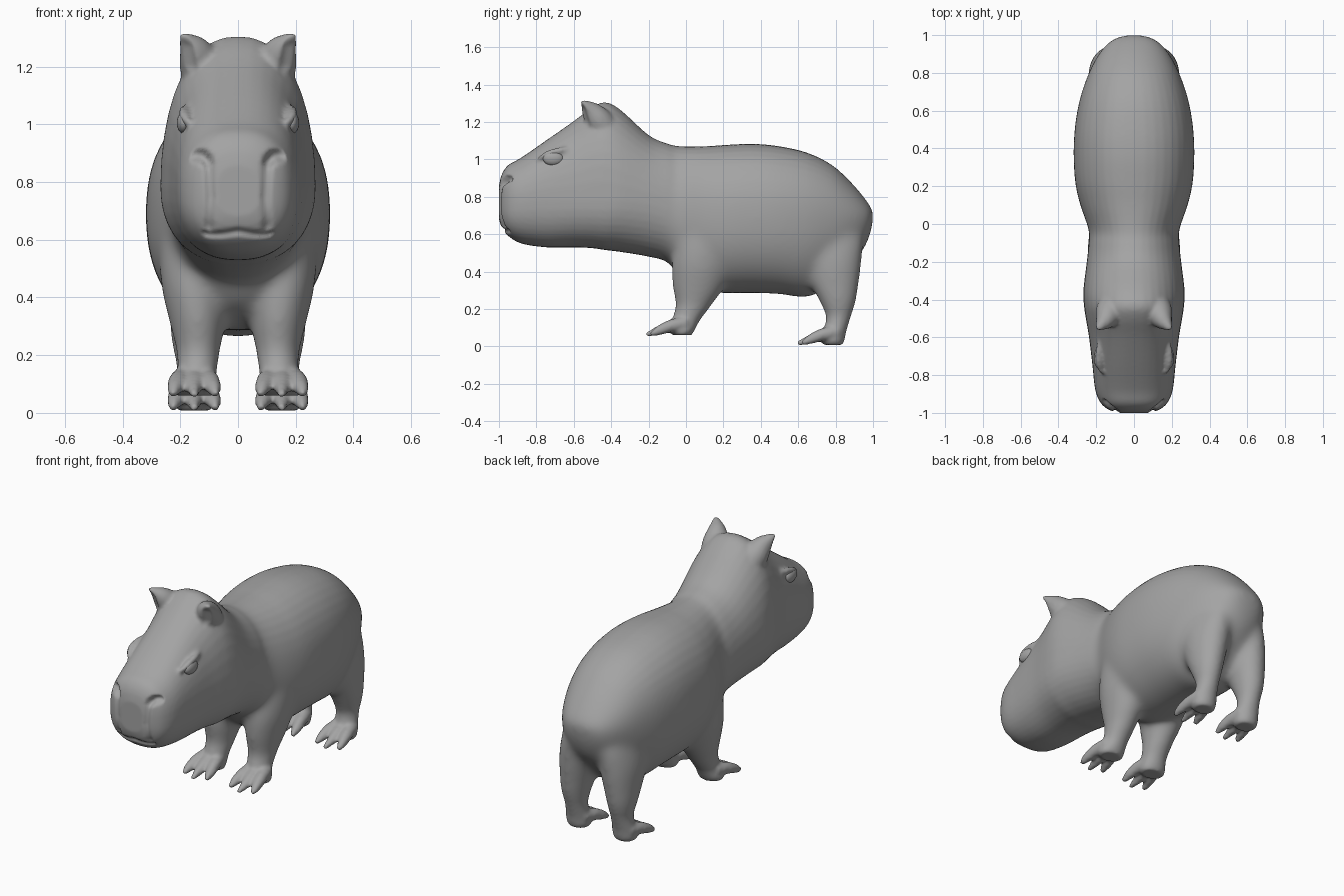
import bpy, bmesh, math
from mathutils import Vector

cube = bpy.data.objects.get("Cube")
if cube:
    bpy.data.objects.remove(cube)

GREY = (0.37, 0.37, 0.37, 1)
grey = bpy.data.materials.new("warm_grey")
grey.use_nodes = True
grey.diffuse_color = GREY
grey.node_tree.nodes["Principled BSDF"].inputs["Base Color"].default_value = GREY


def spline(stations, steps):
    """Catmull-Rom interpolation of station tuples."""
    out = []
    n = len(stations)
    for i in range(n - 1):
        a, b, c, d = (stations[max(0, min(n - 1, i + k))] for k in (-1, 0, 1, 2))
        for s in range(steps):
            t = s / steps
            out.append([q + 0.5 * t * (r - p + t * (2*p - 5*q + 4*r - e + t * (3*(q - r) + e - p)))
                        for p, q, r, e in zip(a, b, c, d)])
    out.append(list(stations[-1]))
    return out


def loft(bm, rings):
    """Skin closed rings of points and cap the ends."""
    loops = [[bm.verts.new(p) for p in ring] for ring in rings]
    n = len(loops[0])
    for a, b in zip(loops, loops[1:]):
        for i in range(n):
            bm.faces.new((a[i], a[(i + 1) % n], b[(i + 1) % n], b[i]))
    bm.faces.new(loops[0][::-1])
    bm.faces.new(loops[-1])


def power(v, p):
    return math.copysign(abs(v) ** p, v)


def angles(n):
    return [2 * math.pi * i / n for i in range(n)]


def body_ring(y, low, high, width, mid, p):
    ring = []
    for a in angles(40):
        s, c = power(math.sin(a), p), power(math.cos(a), p)
        ring.append((width * c, y, mid + s * (high - mid if s > 0 else mid - low)))
    return ring


def leg_ring(side, x, y, z, rx, ry):
    return [(side * (x + rx * math.cos(a)), y + ry * math.sin(a), z) for a in angles(24)]


def tube(bm, side, stations, steps=5):
    """Round tapered limb along a path of (x, y, z, radius)."""
    pts = spline(stations, steps)
    rings = []
    for i, (x, y, z, r) in enumerate(pts):
        d = Vector(pts[min(i + 1, len(pts) - 1)][:3]) - Vector(pts[max(i - 1, 0)][:3])
        u = d.cross(Vector((0.3, 0.1, 1))).normalized()
        v = d.cross(u).normalized()
        ring = [Vector((x, y, z)) + r * (math.cos(a) * u + math.sin(a) * v) for a in angles(16)]
        rings.append([(side * q.x, q.y, q.z) for q in ring])
    loft(bm, rings)


def dent(mesh, path, radius, push):
    """Press a soft groove into the surface along a path."""
    path = [Vector(p) for p in path]
    for v in mesh.vertices:
        if (v.co - path[0]).length > 0.4:
            continue
        dist = 9.0
        for a, b in zip(path, path[1:]):
            t = max(0, min(1, (v.co - a).dot(b - a) / (b - a).length_squared))
            dist = min(dist, (v.co - a.lerp(b, t)).length)
        if dist < radius:
            v.co += Vector(push) * (1 - (dist / radius) ** 2) ** 2


# Head and trunk: y, underside, top, half width, widest height, roundness
trunk = [
    (-1.0, .68, .86, .08, .76, .85), (-.985, .635, .92, .13, .76, .8),
    (-.95, .59, .97, .175, .76, .8), (-.88, .55, 1.01, .205, .77, .85),
    (-.75, .53, 1.1, .22, .78, .85), (-.6, .53, 1.205, .238, .78, .88),
    (-.5, .525, 1.28, .255, .78, .88), (-.43, .515, 1.305, .265, .78, .88),
    (-.35, .505, 1.265, .268, .78, .93), (-.2, .48, 1.13, .25, .76, .95),
    (-.1, .45, 1.085, .24, .73, .95), (-.03, .37, 1.07, .24, .7, .95),
    (.1, .295, 1.07, .285, .68, .92), (.22, .285, 1.078, .312, .68, .9),
    (.36, .285, 1.083, .32, .69, .9), (.5, .28, 1.07, .315, .69, .9),
    (.65, .265, 1.035, .29, .69, .92), (.78, .33, .97, .248, .69, .95),
    (.88, .43, .88, .2, .69, 1), (.95, .52, .8, .148, .69, 1),
    (.985, .6, .752, .1, .7, 1), (1.0, .67, .725, .05, .71, 1)]
bm = bmesh.new()
loft(bm, [body_ring(*s) for s in spline(trunk, 4)])

# Legs: x, y, z, half width, half length
front_leg = [(.14, .12, .75, .1, .12), (.15, .11, .6, .12, .16), (.15, .09, .45, .118, .165),
             (.14, .068, .32, .1, .14), (.138, .04, .22, .076, .095),
             (.142, .0, .14, .068, .075), (.15, -.02, .085, .076, .065), (.15, -.02, .06, .066, .05)]
hind_leg = [(.09, .7, .75, .08, .17), (.112, .745, .6, .105, .2), (.13, .77, .47, .112, .172),
            (.142, .79, .35, .098, .138), (.15, .81, .25, .08, .1), (.15, .815, .16, .062, .066),
            (.152, .795, .08, .068, .062), (.152, .785, .03, .07, .062), (.152, .785, .008, .056, .05)]

for side in (-1, 1):
    for leg, y, z in ((front_leg, -.02, .055), (hind_leg, .79, .008)):
        loft(bm, [leg_ring(side, *s) for s in spline(leg, 4)])
        # Three splayed toes tapering to claws
        for spread in (-1, 0, 1):
            reach = -.195 if spread == 0 else -.17
            tube(bm, side, [(.152 + spread * .036, y + .02, z + .07, .036),
                            (.152 + spread * .055, y - .06, z + .055, .034),
                            (.152 + spread * .068, y - .125, z + .03, .026),
                            (.152 + spread * .074, y + reach, z + .007, .012)])
    # Ears
    tube(bm, side, [(.105, -.42, 1.13, .08), (.128, -.46, 1.2, .075), (.15, -.505, 1.255, .056),
                    (.178, -.54, 1.292, .028), (.193, -.555, 1.314, .01)])
    # Brow ridges over the eyes
    tube(bm, side, [(.168, -.79, 1.0, .01), (.186, -.74, 1.028, .018),
                    (.186, -.67, 1.048, .018), (.176, -.61, 1.058, .01)])

bmesh.ops.recalc_face_normals(bm, faces=bm.faces)
raw = bpy.data.meshes.new("body_parts")
bm.to_mesh(raw)
bm.free()
parts = bpy.data.objects.new("body_parts", raw)
bpy.context.collection.objects.link(parts)

# Fuse the parts into one soft skin
fuse = parts.modifiers.new("fuse", 'REMESH')
fuse.mode = 'VOXEL'
fuse.voxel_size = 0.01
soften = parts.modifiers.new("soften", 'SMOOTH')
soften.factor = 0.5
soften.iterations = 6
graph = bpy.context.evaluated_depsgraph_get()
skin = bpy.data.meshes.new_from_object(parts.evaluated_get(graph))
bpy.data.objects.remove(parts)

# Nostril folds, mouth and ear hollows
for side in (-1, 1):
    dent(skin, [(side * .16, -.95, .895), (side * .12, -.965, .895), (side * .098, -.98, .86),
                (side * .092, -.985, .75), (side * .098, -.97, .65)], .026, (0, .02, 0))
    dent(skin, [(side * .15, -.955, .895), (side * .105, -.97, .875)], .034, (0, .02, 0))
    dent(skin, [(side * .19, -.575, 1.26), (side * .18, -.56, 1.2)], .05, (-side * .018, .02, 0))
dent(skin, [(-.11, -.955, .62), (-.06, -.965, .622), (0, -.975, .632),
            (.06, -.965, .622), (.11, -.955, .62)], .022, (0, .014, .003))

body = bpy.data.objects.new("body", skin)
bpy.context.collection.objects.link(body)

# Melt the shoulders and haunches into the trunk
blend_zone = body.vertex_groups.new(name="leg_blend")
for v in skin.vertices:
    weight = min(1, (v.co.z - .2) / .12, (v.co.y + .12) / .1, (.9 - v.co.z) / .15)
    if weight > 0:
        blend_zone.add([v.index], weight, 'REPLACE')
melt = body.modifiers.new("melt", 'SMOOTH')
melt.vertex_group = "leg_blend"
melt.factor = 0.5
melt.iterations = 70
finish = body.modifiers.new("finish", 'SMOOTH')
finish.factor = 0.4
finish.iterations = 2
skin.materials.clear()
skin.materials.append(grey)
skin.polygons.foreach_set("use_smooth", [True] * len(skin.polygons))

# Eyes
for side, name in ((1, "left_eye"), (-1, "right_eye")):
    bpy.ops.mesh.primitive_uv_sphere_add(segments=24, ring_count=16, radius=1,
                                         location=(side * .187, -.71, 1.005))
    eye = bpy.context.object
    eye.name = name
    eye.scale = (.025, .055, .038)
    eye.data.materials.append(grey)
    bpy.ops.object.shade_smooth()
